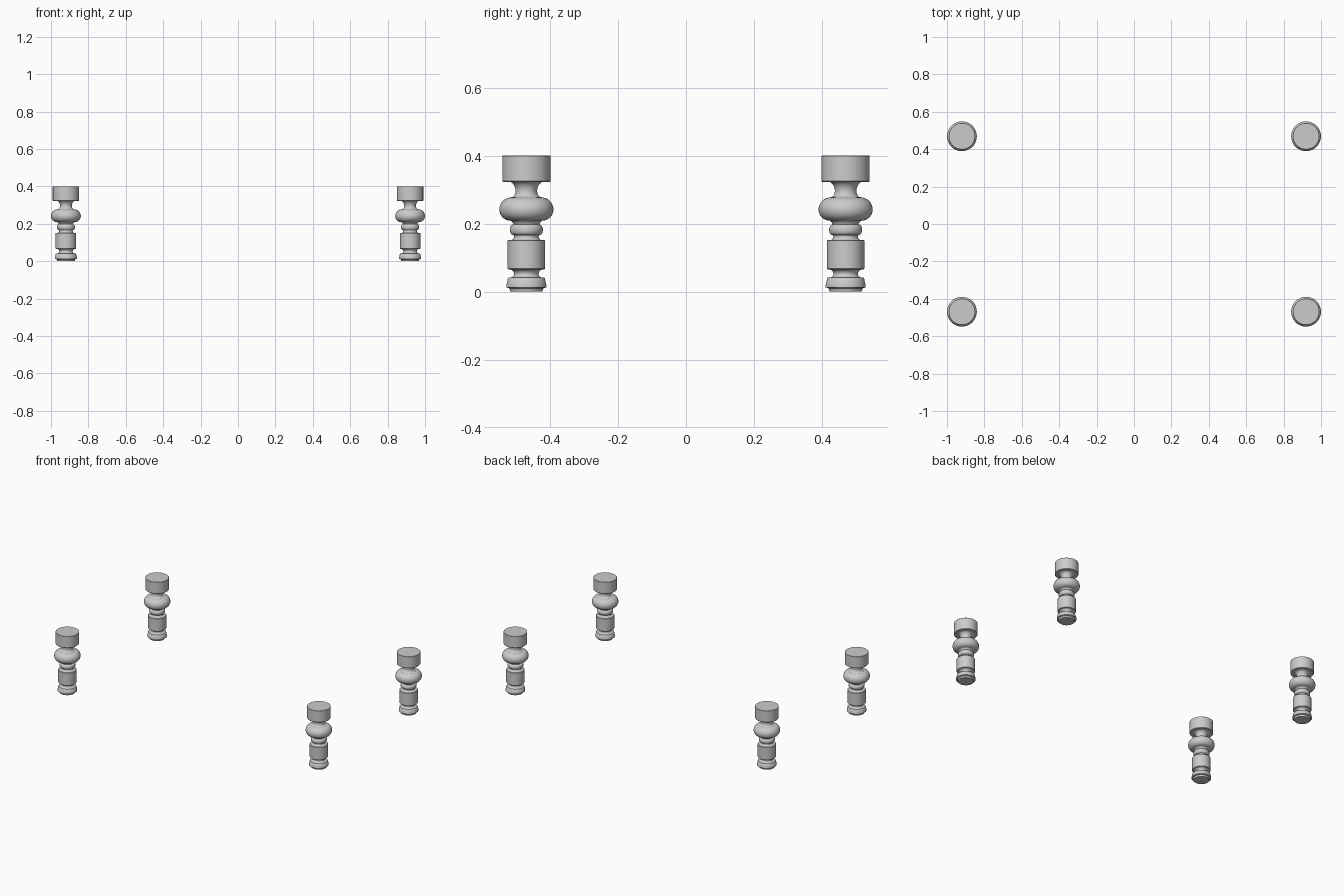
import bpy, bmesh, math

if "Cube" in bpy.data.objects:
    bpy.data.objects.remove(bpy.data.objects["Cube"])

SIDES = 48

def curve(z0, z1, r0, r1, d, n=12):
    """Half-elliptical bead (d > 0) or cove (d < 0) between two heights."""
    pts = []
    for i in range(n + 1):
        a = math.pi * i / n
        t = (1 - math.cos(a)) / 2
        pts.append((r0 + (r1 - r0) * t + d * math.sin(a), z0 + (z1 - z0) * t))
    return pts

# Turned profile (radius, height) from foot to top block
profile = [(0, 0), (0.047, 0), (0.050, 0.010), (0.059, 0.013), (0.059, 0.018), (0.054, 0.040), (0.052, 0.042)]
profile += curve(0.042, 0.066, 0.046, 0.050, -0.012, 8)      # foot cove
profile += [(0.053, 0.066), (0.055, 0.068), (0.055, 0.150), (0.053, 0.152)]  # drum
profile += curve(0.152, 0.167, 0.044, 0.040, -0.006, 6)      # cove
profile += curve(0.167, 0.197, 0.040, 0.040, 0.0085, 8)      # small bead
profile += curve(0.198, 0.208, 0.038, 0.045, -0.001, 4)      # neck
profile += curve(0.209, 0.277, 0.047, 0.045, 0.0335, 16)     # large bulge
profile += curve(0.278, 0.323, 0.044, 0.050, -0.015, 12)     # upper cove
profile += [(0.069, 0.323), (0.0706, 0.325), (0.0706, 0.399), (0.0695, 0.400), (0, 0.400)]

def make_leg(name, x, y):
    bm = bmesh.new()
    vs = [bm.verts.new((r, 0, z)) for r, z in profile]
    es = [bm.edges.new(p) for p in zip(vs, vs[1:])]
    bmesh.ops.spin(bm, geom=vs + es, cent=(0, 0, 0), axis=(0, 0, 1),
                   angle=2 * math.pi, steps=SIDES, use_duplicate=False)
    bmesh.ops.remove_doubles(bm, verts=bm.verts, dist=1e-5)
    bmesh.ops.recalc_face_normals(bm, faces=bm.faces)
    me = bpy.data.meshes.new(name)
    bm.to_mesh(me)
    bm.free()
    ob = bpy.data.objects.new(name, me)
    ob.location = (x, y, 0)
    bpy.context.collection.objects.link(ob)
    bpy.ops.object.select_all(action='DESELECT')
    ob.select_set(True)
    bpy.context.view_layer.objects.active = ob
    bpy.ops.object.shade_smooth_by_angle(angle=math.radians(35))

# Four legs at the corners
for side, x in (("left", -0.92), ("right", 0.92)):
    for end, y in (("front", -0.469), ("back", 0.469)):
        make_leg(f"{end}_{side}_leg", x, y)
